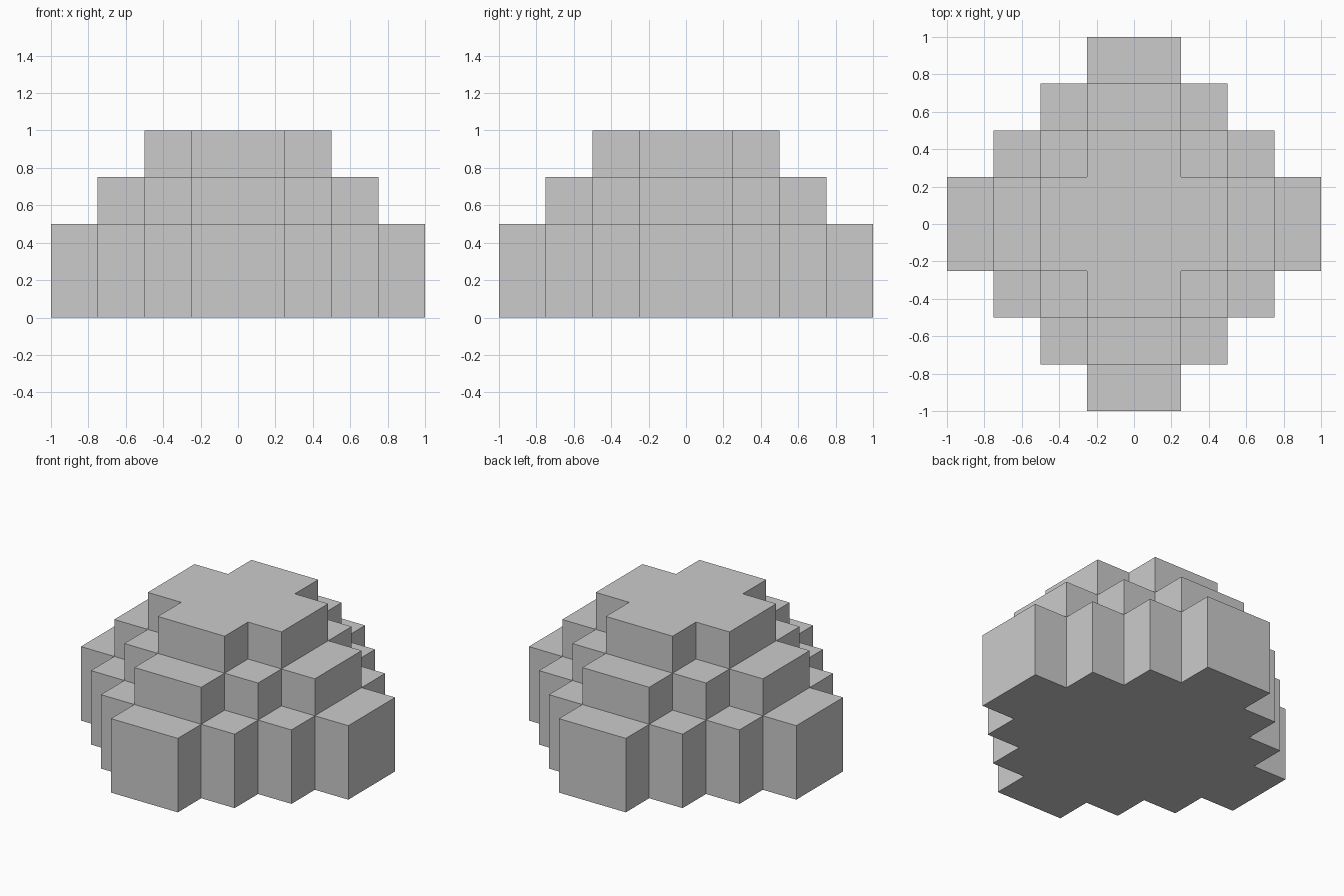
import bpy
import bmesh
import math
from mathutils import Vector

if "Cube" in bpy.data.objects:
    bpy.data.objects.remove(bpy.data.objects["Cube"])

STEP = 0.25                    # edge of one block
TIER_REACH = [3, 3, 2, 1]      # diagonal reach of each layer, bottom to top


def ring(i):
    """Distance index of a block from the centre line, 0 for the two middle rows."""
    return i if i >= 0 else -i - 1


# Blocks filling the stepped mound
blocks = {(i, j, k)
          for k, reach in enumerate(TIER_REACH)
          for i in range(-4, 4)
          for j in range(-4, 4)
          if ring(i) + ring(j) <= reach}

# Outer skin: a square wherever a block has no neighbour
bm = bmesh.new()
for block in blocks:
    for axis in range(3):
        for side in (0, 1):
            neighbour = list(block)
            neighbour[axis] += 1 if side else -1
            if tuple(neighbour) in blocks:
                continue
            u, v = (axis + 1) % 3, (axis + 2) % 3
            corners = [(0, 0), (1, 0), (1, 1), (0, 1)]
            if not side:
                corners.reverse()
            verts = []
            for a, b in corners:
                p = Vector(block)
                p[axis] += side
                p[u] += a
                p[v] += b
                verts.append(bm.verts.new(p * STEP))
            bm.faces.new(verts)

# Weld and merge coplanar squares into clean flat faces
bmesh.ops.remove_doubles(bm, verts=bm.verts, dist=1e-4)
bmesh.ops.dissolve_limit(bm, angle_limit=math.radians(1),
                         verts=bm.verts, edges=bm.edges)

mesh = bpy.data.meshes.new("stepped_mound")
bm.to_mesh(mesh)
bm.free()
bpy.context.collection.objects.link(bpy.data.objects.new("stepped_mound", mesh))
